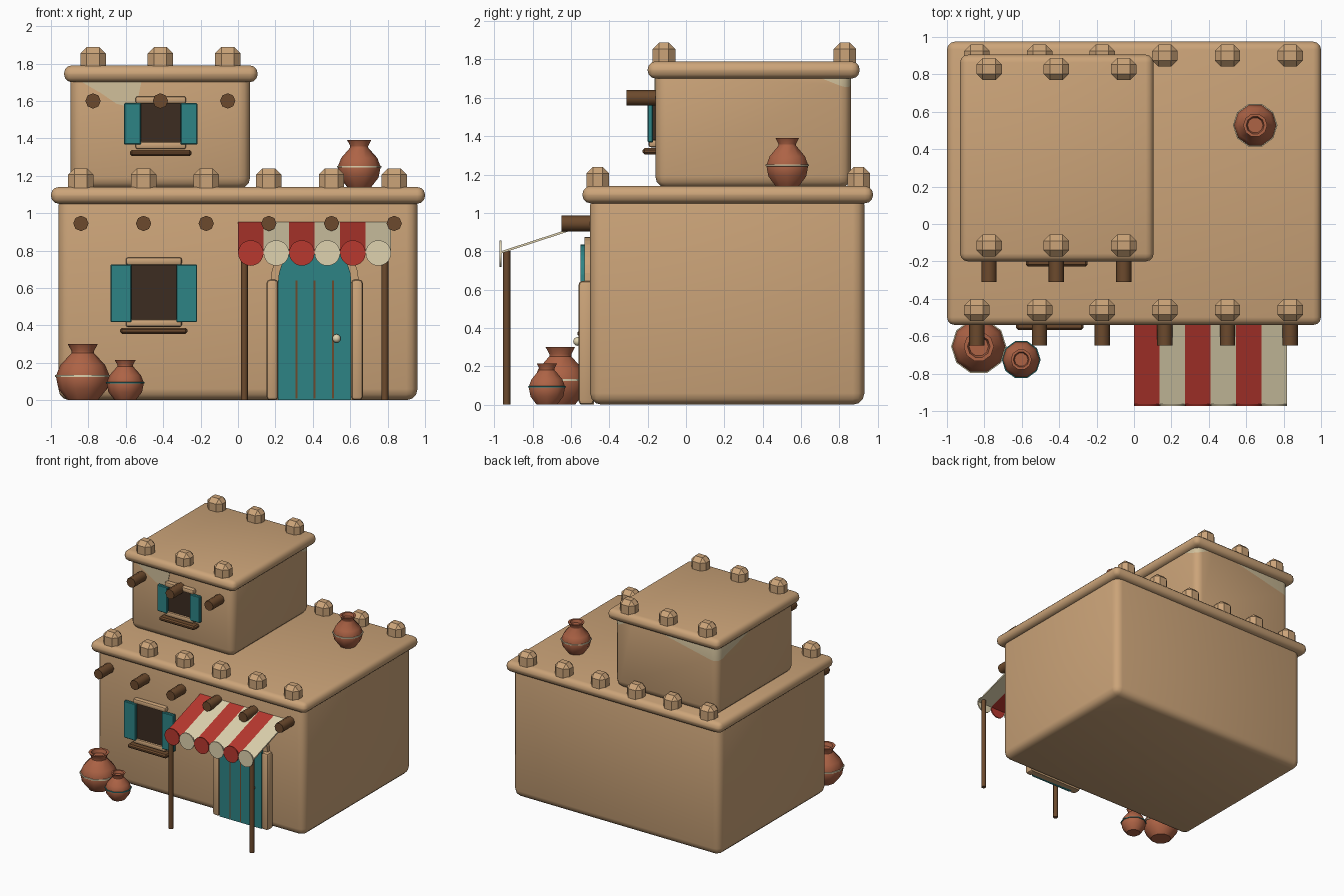
import bpy, bmesh, math
from mathutils import Vector

cube = bpy.data.objects.get("Cube")
if cube:
    bpy.data.objects.remove(cube, do_unlink=True)


def material(name, r, g, b):
    m = bpy.data.materials.new(name)
    m.use_nodes = True
    m.diffuse_color = (r, g, b, 1)
    bsdf = m.node_tree.nodes["Principled BSDF"]
    bsdf.inputs["Base Color"].default_value = (r, g, b, 1)
    bsdf.inputs["Roughness"].default_value = 0.9
    return m


MUD = material("mud plaster", 0.60, 0.37, 0.19)
PALE = material("worn plaster", 0.64, 0.53, 0.33)
TEAL = material("teal paint", 0.027, 0.23, 0.235)
WOOD = material("brown wood", 0.15, 0.068, 0.026)
DARK = material("dark opening", 0.045, 0.025, 0.015)
CLAY = material("terracotta", 0.42, 0.125, 0.06)
RED = material("red cloth", 0.48, 0.04, 0.028)
CREAM = material("cream cloth", 0.74, 0.65, 0.43)


def finish(name, bm, mats, smooth=35):
    """Turn a bmesh into a named object."""
    bmesh.ops.recalc_face_normals(bm, faces=bm.faces[:])
    me = bpy.data.meshes.new(name)
    bm.to_mesh(me)
    bm.free()
    ob = bpy.data.objects.new(name, me)
    bpy.context.collection.objects.link(ob)
    for m in mats:
        me.materials.append(m)
    if smooth:
        bpy.ops.object.select_all(action='DESELECT')
        ob.select_set(True)
        bpy.context.view_layer.objects.active = ob
        bpy.ops.object.shade_smooth_by_angle(angle=math.radians(smooth))
    return ob


def box_mesh(x, y, z, bevel=0, segments=3):
    """Box from (min, max) ranges with rounded edges."""
    bm = bmesh.new()
    bmesh.ops.create_cube(bm, size=1)
    for v in bm.verts:
        v.co = [r[0] + (c + 0.5) * (r[1] - r[0]) for r, c in zip((x, y, z), v.co)]
    if bevel:
        bmesh.ops.bevel(bm, geom=bm.edges[:], offset=bevel, segments=segments,
                        profile=0.5, affect='EDGES', clamp_overlap=True)
    return bm


def box(name, x, y, z, mat, bevel=0, segments=3, smooth=35):
    return finish(name, box_mesh(x, y, z, bevel, segments), [mat], smooth)


def prism(name, points, push, mat, smooth=0):
    """Flat polygon pushed along a vector."""
    bm = bmesh.new()
    face = bm.faces.new([bm.verts.new(p) for p in points])
    out = bmesh.ops.extrude_face_region(bm, geom=[face])["geom"]
    for v in out:
        if isinstance(v, bmesh.types.BMVert):
            v.co += Vector(push)
    return finish(name, bm, [mat], smooth)


def rod(name, a, b, radius, mat, sides=8):
    """Straight round bar between two points."""
    a, b = Vector(a), Vector(b)
    bm = bmesh.new()
    bmesh.ops.create_cone(bm, cap_ends=True, segments=sides, radius1=radius,
                          radius2=radius, depth=(b - a).length)
    turn = (b - a).to_track_quat('Z', 'Y')
    for v in bm.verts:
        v.co = turn @ v.co + (a + b) / 2
    return finish(name, bm, [mat], 50)


def lathe(name, profile, centre, mat, sides=10):
    """Spin a (radius, height) profile round a vertical axis."""
    bm = bmesh.new()
    rings = []
    for r, h in profile:
        rings.append([bm.verts.new((centre[0] + r * math.cos(t), centre[1] + r * math.sin(t), centre[2] + h))
                      for t in (2 * math.pi * i / sides for i in range(sides))])
    for lo, hi in zip(rings, rings[1:]):
        for i in range(sides):
            j = (i + 1) % sides
            bm.faces.new((lo[i], lo[j], hi[j], hi[i]))
    bm.faces.new(rings[0])
    bm.faces.new(rings[-1])
    return finish(name, bm, [mat], 40)


# Lower storey and its roof slab
box("lower_house", (-0.96, 0.96), (-0.5, 0.93), (0, 1.1), MUD, 0.06)
box("lower_roof", (-1, 1), (-0.54, 0.975), (1.05, 1.14), MUD, 0.042)

# Upper storey, with worn plaster at two corners cut by sloping planes
bm = box_mesh((-0.895, 0.065), (-0.16, 0.86), (1.13, 1.78), 0.06)
cuts = [((-0.35, 0.86, 1.7), (-0.895, 0.86, 1.58), (-0.895, 0.42, 1.7)),
        ((0.065, 0.71, 1.7), (0.065, 0.86, 1.64), (-0.06, 0.86, 1.7))]
for corner in cuts:
    a, b, c = map(Vector, corner)
    n = (b - a).cross(c - a).normalized()
    if n.dot(b - Vector((-0.4, 0.3, 1.5))) < 0:
        n = -n
    bmesh.ops.bisect_plane(bm, geom=bm.verts[:] + bm.edges[:] + bm.faces[:],
                           plane_co=a, plane_no=n)
    for f in bm.faces:
        if (f.calc_center_median() - a).dot(n) > 0:
            f.material_index = 1
finish("upper_house", bm, [MUD, PALE])
box("upper_roof", (-0.93, 0.105), (-0.2, 0.905), (1.7, 1.79), MUD, 0.042)
patch = [(-0.85, 1.71), (-0.73, 1.64), (-0.65, 1.585), (-0.59, 1.57), (-0.54, 1.59), (-0.515, 1.71)]
prism("worn_patch", [(x, -0.164, z) for x, z in patch], (0, 0.006, 0), PALE)


# Parapet blocks and beam ends
def roof_row(label, xs, ys, top, front, beam_z):
    for x in xs:
        for y in ys:
            box(label + "_parapet_block", (x - 0.068, x + 0.068), (y - 0.059, y + 0.059),
                (top - 0.15, top), MUD, 0.034, 1, 0)
        rod(label + "_beam", (x, front + 0.03, beam_z), (x, front - 0.15, beam_z), 0.041, WOOD)


roof_row("lower", [-0.84 + 0.335 * i for i in range(6)], (-0.46, 0.9), 1.24, -0.5, 0.945)
roof_row("upper", [-0.775 + 0.36 * i for i in range(3)], (-0.115, 0.828), 1.888, -0.16, 1.6)


# Windows with shutters, lintel and sill
def window(label, cx, half, z0, z1, wall, shutter):
    box(label + "_opening", (cx - half, cx + half), (wall - 0.02, wall + 0.02), (z0, z1), DARK)
    for z in (z0 - 0.005, z1 + 0.015):
        box(label + "_frame_bar", (cx - half - 0.03, cx + half + 0.03), (wall - 0.035, wall + 0.02),
            (z - 0.02, z + 0.02), MUD, 0.012, 2)
    for s in (-1, 1):
        xs = sorted((cx + s * half, cx + s * (half + shutter)))
        box(label + "_shutter", xs, (wall - 0.04, wall - 0.012), (z0, z1 - 0.002), TEAL, 0.005, 1)
    box(label + "_sill", (cx - half - 0.06, cx + half + 0.06), (wall - 0.066, wall + 0.02),
        (z0 - 0.062, z0 - 0.03), WOOD, 0.01, 1)


window("lower_window", -0.45, 0.12, 0.417, 0.728, -0.5, 0.112)
window("upper_window", -0.413, 0.105, 1.367, 1.59, -0.16, 0.092)


# Arched door
def arch(cx, half, spring, y):
    pts = [(cx + half, y, 0)]
    for i in range(17):
        t = math.pi * i / 16
        pts.append((cx + half * math.cos(t), y, spring + half * math.sin(t)))
    return pts + [(cx - half, y, 0)]


DX = 0.41
prism("door_surround", arch(DX, 0.235, 0.64, -0.53), (0, 0.05, 0), MUD)
prism("door", arch(DX, 0.195, 0.64, -0.55), (0, 0.03, 0), TEAL)
for s in (-1, 1):
    xs = sorted((DX + s * 0.195, DX + s * 0.258))
    box("door_jamb", xs, (-0.56, -0.48), (0, 0.645), MUD, 0.02, 2)
for x in (DX - 0.098, DX, DX + 0.098):
    box("door_groove", (x - 0.005, x + 0.005), (-0.554, -0.548), (0.01, 0.64), WOOD)
bm = bmesh.new()
bmesh.ops.create_uvsphere(bm, u_segments=10, v_segments=8, radius=0.023)
bmesh.ops.translate(bm, verts=bm.verts[:], vec=(0.527, -0.565, 0.33))
finish("door_knob", bm, [CREAM], 60)

# Striped awning, scalloped edge and posts
W = 0.1365
for i in range(6):
    cloth = (RED, CREAM)[i % 2]
    x = i * W
    prism("awning_stripe", [(x, -0.49, 0.955), (x, -0.965, 0.8), (x, -0.965, 0.788), (x, -0.49, 0.943)],
          (W, 0, 0), cloth)
    cx = x + W / 2
    rod("awning_scallop", (cx, -0.962, 0.787), (cx, -0.972, 0.787), W / 2, cloth, 20)
for x in (0.034, 0.785):
    rod("awning_post", (x, -0.935, 0), (x, -0.935, 0.8), 0.019, WOOD)


# Clay jars with a painted band
SHAPE = [(0.56, 0), (0.9, 0.2), (1, 0.43), (0.84, 0.62), (0.42, 0.84),
         (0.42, 0.88), (0.56, 1), (0.42, 1), (0.36, 0.9)]


def jar(label, centre, radius, height, band):
    lathe(label, [(r * radius, h * height) for r, h in SHAPE], centre, CLAY)
    lathe(label + "_band", [(radius * 0.97, 0.41 * height), (radius + 0.004, 0.415 * height),
                            (radius + 0.004, 0.445 * height), (radius * 0.97, 0.45 * height)], centre, band)


jar("large_jar", (-0.83, -0.655, 0), 0.144, 0.3, CREAM)
jar("small_jar", (-0.603, -0.725, 0), 0.1, 0.215, TEAL)
jar("roof_jar", (0.648, 0.528, 1.14), 0.115, 0.25, CREAM)
